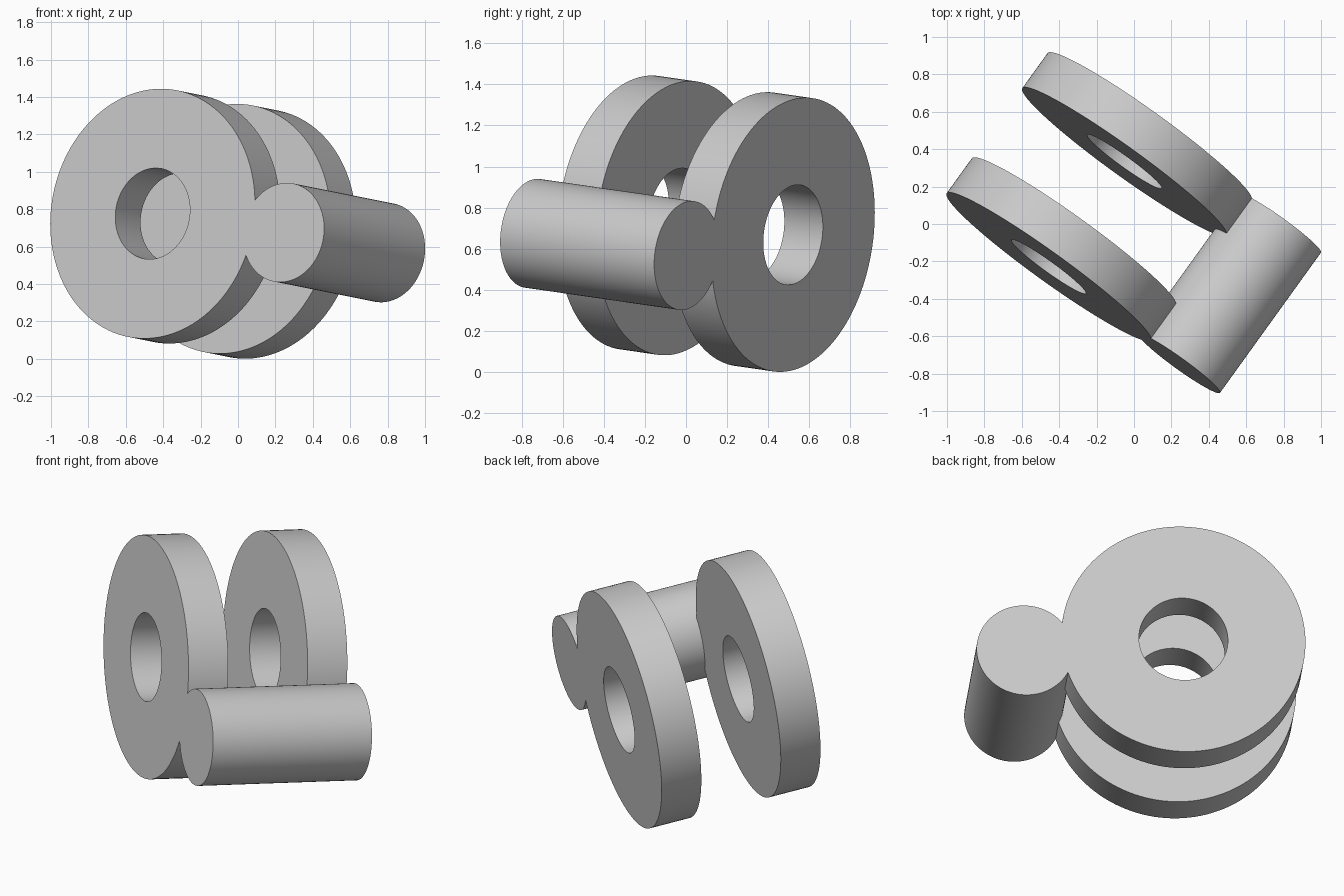
import bpy
from mathutils import Matrix, Vector

cube = bpy.data.objects.get("Cube")
if cube:
    bpy.data.objects.remove(cube, do_unlink=True)

LENGTH = 0.93             # rod length, shared by the outer disc faces
THICK = LENGTH / 4        # disc thickness
ROD_R, DISC_R, HOLE_R = 0.267, 0.672, 0.245

grey = bpy.data.materials.new("plain_grey")
grey.use_nodes = True
grey.diffuse_color = (0.6, 0.6, 0.6, 1)
grey.node_tree.nodes["Principled BSDF"].inputs["Base Color"].default_value = grey.diffuse_color

# Placement: local z runs along the rod, local x points to the disc centres
rod_start = Vector((0.243, -0.747, 0.675))
rod_end = Vector((0.783, 0.003, 0.567))
disc_centre = Vector((-0.452, -0.222, 0.775))
axis = (rod_end - rod_start).normalized()
side = disc_centre - rod_start
side -= axis * side.dot(axis)
OFFSET = side.length
side.normalize()
frame = Matrix((side, axis.cross(side), axis)).transposed().to_4x4()
frame.translation = (rod_start + rod_end) / 2


def cylinder(name, radius, x, z, depth):
    bpy.ops.mesh.primitive_cylinder_add(vertices=128, radius=radius, depth=depth,
                                        location=(x, 0, z))
    obj = bpy.context.object
    obj.name = name
    obj.data.materials.append(grey)
    return obj


def combine(target, tool, operation):
    mod = target.modifiers.new(operation.lower(), 'BOOLEAN')
    mod.operation, mod.solver, mod.object = operation, 'EXACT', tool
    bpy.context.view_layer.objects.active = target
    bpy.ops.object.modifier_apply(modifier=mod.name)
    bpy.data.objects.remove(tool, do_unlink=True)


# Rod, centred on its own origin, joined to a pierced disc at each end
body = cylinder("rod_with_twin_discs", ROD_R, 0, 0, LENGTH)
for name, end in (("front_disc", -1), ("back_disc", 1)):
    z = end * (LENGTH - THICK) / 2
    disc = cylinder(name, DISC_R, OFFSET, z, THICK)
    combine(disc, cylinder("hole_cutter", HOLE_R, OFFSET, z, THICK * 2), 'DIFFERENCE')
    combine(body, disc, 'UNION')

# Smooth curved walls, crisp rims
body.matrix_world = frame
bpy.ops.object.select_all(action='DESELECT')
body.select_set(True)
bpy.context.view_layer.objects.active = body
bpy.ops.object.shade_smooth_by_angle(angle=0.52)
